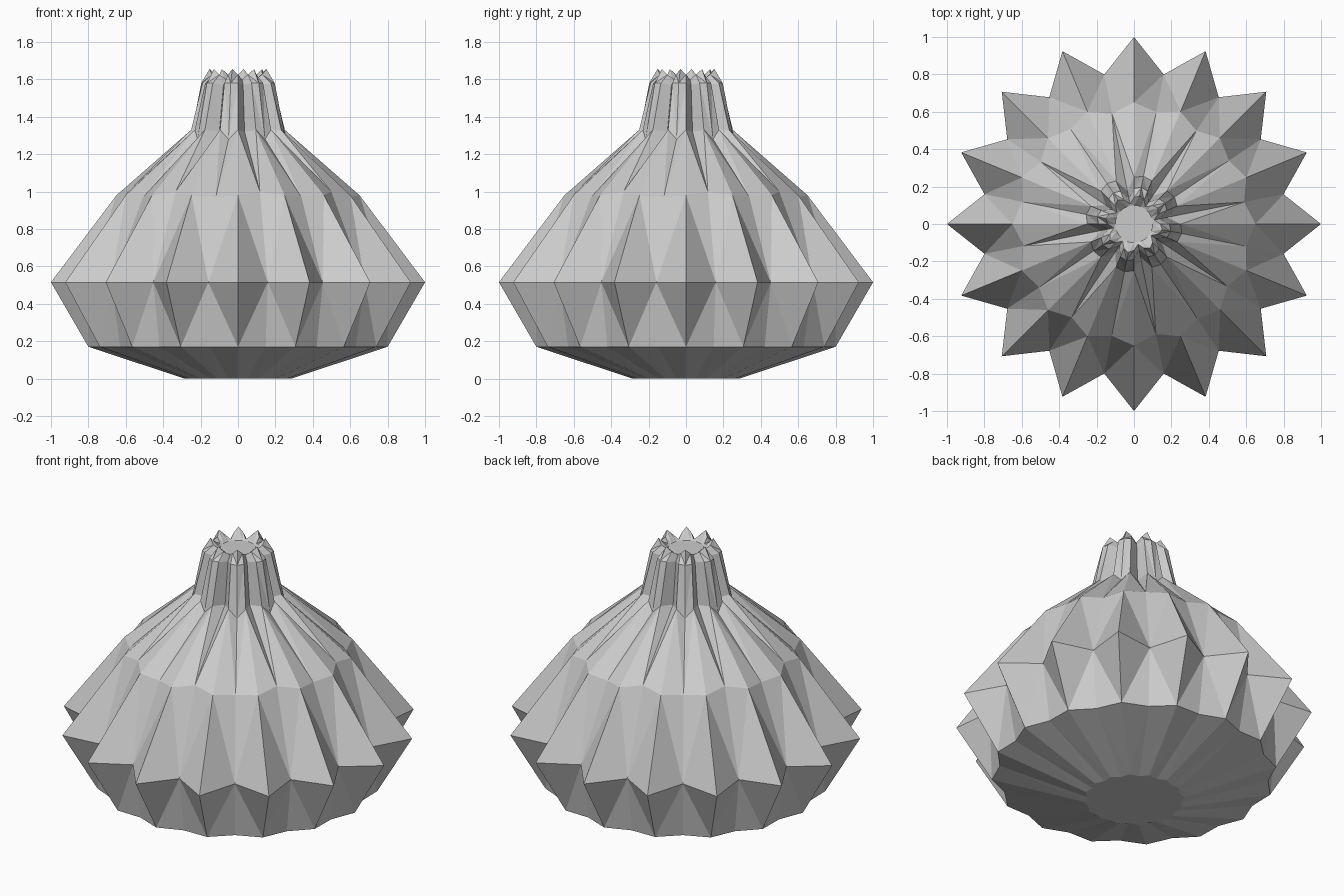
import bpy, bmesh, math

COLUMNS = 32

if "Cube" in bpy.data.objects:
    bpy.data.objects.remove(bpy.data.objects["Cube"], do_unlink=True)

grey = bpy.data.materials.new("plain grey")
grey.use_nodes = True
colour = (0.6, 0.6, 0.6, 1)
grey.diffuse_color = colour
grey.node_tree.nodes["Principled BSDF"].inputs["Base Color"].default_value = colour


def pleated_lathe(name, rings, diagonals, cap_bottom=False, cap_top=False):
    """Each ring holds (radius, height) for ridge, groove and lobe columns.
    A diagonal of 'up' runs from a ridge below to a fold above, 'down' the reverse."""
    bm = bmesh.new()
    rows = []
    for ridge, groove, lobe in rings:
        pattern = (ridge, groove, ridge, lobe)
        row = []
        for i in range(COLUMNS):
            r, z = pattern[i % 4]
            a = math.tau * i / COLUMNS
            row.append(bm.verts.new((r * math.cos(a), r * math.sin(a), z)))
        rows.append(row)
    for low, high, diagonal in zip(rows, rows[1:], diagonals):
        for i in range(COLUMNS):
            j = (i + 1) % COLUMNS
            a, b, c, d = low[i], low[j], high[j], high[i]
            if (i % 2 == 0) == (diagonal == "up"):
                bm.faces.new((a, b, c))
                bm.faces.new((a, c, d))
            else:
                bm.faces.new((a, b, d))
                bm.faces.new((b, c, d))
    if cap_bottom:
        bm.faces.new(rows[0][::-1])
    if cap_top:
        bm.faces.new(rows[-1])
    mesh = bpy.data.meshes.new(name)
    bm.to_mesh(mesh)
    bm.free()
    mesh.materials.append(grey)
    obj = bpy.data.objects.new(name, mesh)
    bpy.context.collection.objects.link(obj)
    return obj


def star(z, outer, inner):
    return ((outer, z), (inner, z), (inner, z))


# Ring shared by the body and the neck
collar = ((0.25, 1.33), (0.18, 1.32), (0.26, 1.28))

# Pleated body: foot, lower rim, star-shaped waist, shoulder, collar
pleated_lathe(
    "pleated_body",
    [star(0, 0.285, 0.265),
     star(0.17, 0.8, 0.757),
     star(0.515, 1.0, 0.815),
     ((0.65, 0.98), (0.6, 1.0), (0.61, 0.97)),
     collar],
    ["up", "up", "down", "down"],
    cap_bottom=True)

# Lobed neck with a recessed flat top
pleated_lathe(
    "lobed_neck",
    [collar,
     ((0.19, 1.58), (0.14, 1.57), (0.2, 1.58)),
     ((0.14, 1.625), (0.11, 1.6), (0.155, 1.655)),
     star(1.595, 0.1, 0.1)],
    ["down", "down", "down"],
    cap_top=True)
